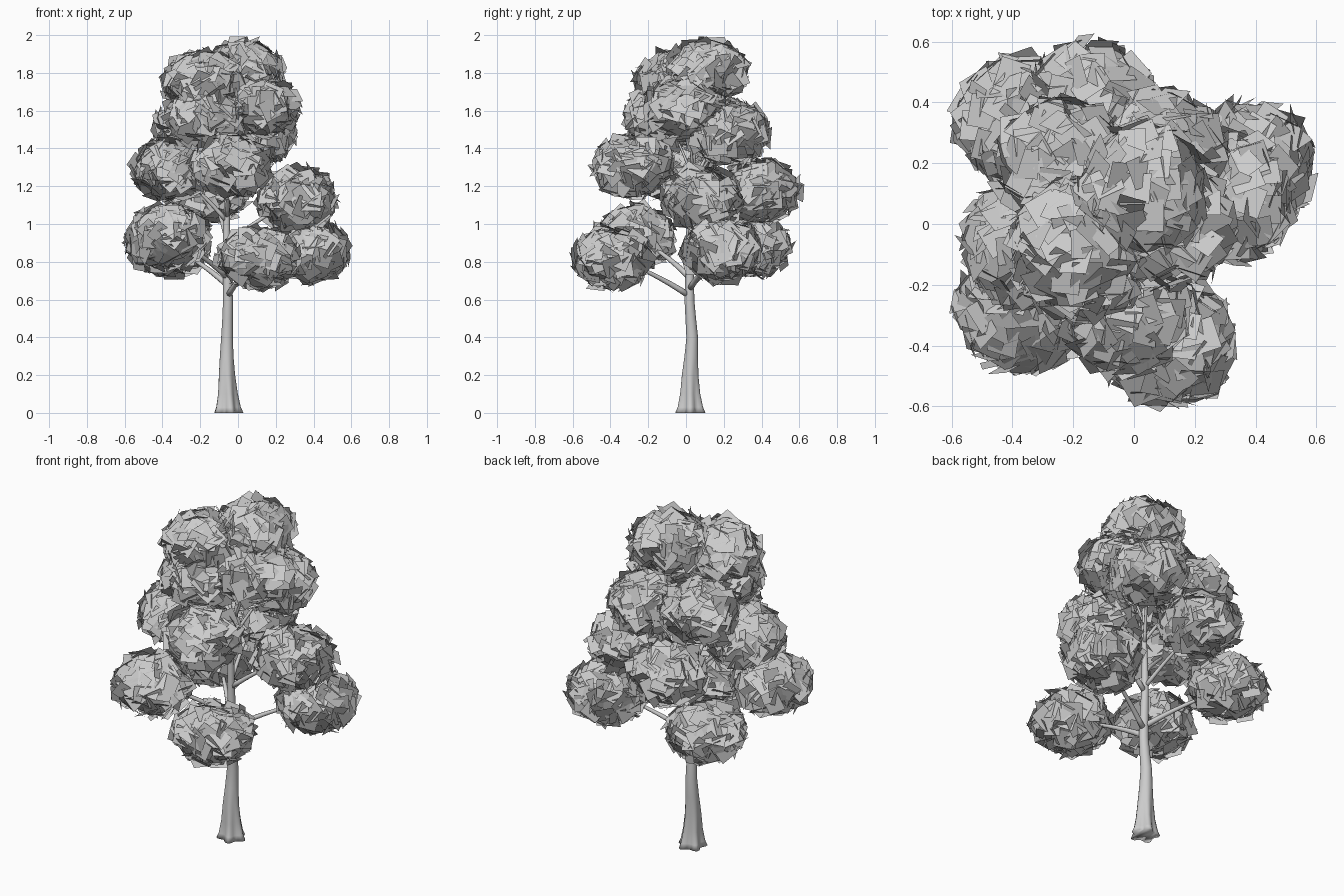
import bpy, bmesh, math, random
from mathutils import Vector, Matrix

if "Cube" in bpy.data.objects:
    bpy.data.objects.remove(bpy.data.objects["Cube"])

random.seed(7)

# Leaf clump centres, lowest to highest
CLUMPS = [(-.37, -.275, .935), (.11, -.39, .82), (.38, .19, .86), (-.37, .34, .885),
          (.31, .085, 1.135), (-.145, .385, 1.175), (-.345, -.06, 1.285), (-.035, -.28, 1.31),
          (.09, .225, 1.48), (-.23, .2, 1.5), (-.17, -.11, 1.57), (.11, 0, 1.62),
          (-.185, -.06, 1.75), (.03, .115, 1.81)]
RADII = Vector((.2, .2, .153))

# Trunk centre line and radius: x, y, z, r
TRUNK = [(-.055, .023, 0, .07), (-.056, .023, .03, .06), (-.057, .022, .1, .05),
         (-.06, .022, .2, .043), (-.06, .028, .3, .036), (-.058, .033, .4, .031),
         (-.055, .025, .5, .028), (-.053, .018, .6, .026), (-.055, .02, .75, .023),
         (-.06, .02, .9, .02), (-.06, .02, 1.05, .017), (-.045, .03, 1.25, .013),
         (-.03, .05, 1.45, .01), (-.01, .08, 1.6, .007)]


def add_object(name, mesh):
    bpy.context.collection.objects.link(bpy.data.objects.new(name, mesh))


def tube(name, path, sides, root_flare=0.0):
    """Smooth tube through (point, radius) pairs; optional root lobes at the foot."""
    bm = bmesh.new()
    rings = []
    u = None
    for i, (p, r) in enumerate(path):
        d = (path[min(i + 1, len(path) - 1)][0] - path[max(i - 1, 0)][0]).normalized()
        if root_flare and i == 0:
            d = Vector((0, 0, 1))
        if u is None:
            u = Vector((1, 0, 0)) if abs(d.x) < .9 else Vector((0, 1, 0))
        u = (u - d * u.dot(d)).normalized()
        v = d.cross(u)
        ring = []
        for k in range(sides):
            a = math.tau * k / sides
            rr = r * (1 + root_flare * math.cos(5 * a) * max(0, 1 - p.z / .25))
            ring.append(bm.verts.new(p + (u * math.cos(a) + v * math.sin(a)) * rr))
        rings.append(ring)
    for a, b in zip(rings, rings[1:]):
        for k in range(sides):
            n = (k + 1) % sides
            bm.faces.new((a[k], a[n], b[n], b[k]))
    bm.faces.new(rings[0][::-1])
    bm.faces.new(rings[-1])
    mesh = bpy.data.meshes.new(name)
    bm.to_mesh(mesh)
    bm.free()
    mesh.shade_smooth()
    add_object(name, mesh)


def trunk_at(z):
    """Centre and radius of the trunk at height z."""
    for a, b in zip(TRUNK, TRUNK[1:]):
        if a[2] <= z <= b[2]:
            p = Vector(a[:3]).lerp(Vector(b[:3]), (z - a[2]) / (b[2] - a[2]))
            return p, a[3]


def branch(name, end):
    """Limb that leaves the trunk and sweeps up into a clump, with side twigs."""
    start, r = trunk_at(.62 + (end.z - .82) * .85)
    bend = start.lerp(end, .5) + Vector((0, 0, .035))
    path = []
    for i in range(9):
        t = i / 8
        p = start * (1 - t) ** 2 + bend * 2 * t * (1 - t) + end * t * t
        path.append((p, max(.004, r * .65 * (1 - .7 * t))))
    tube(name, path, 8)
    for k in range(3):
        a = math.tau * k / 3 + end.x * 9
        tip = end + Vector((math.cos(a) * .12, math.sin(a) * .12, .06))
        base = path[5][0]
        tube(f"{name}_twig_{k + 1}", [(base, .006), (base.lerp(tip, .5), .005), (tip, .002)], 5)


def leaf_clump(name, centre, count=125):
    """Ellipsoid shell of overlapping, tilted square leaf cards."""
    verts, faces = [], []
    spin = random.uniform(0, math.tau)
    for i in range(count):
        z = 1 - 2 * (i + .5) / count
        a = i * 2.39996 + spin
        s = math.sqrt(1 - z * z)
        d = Vector((s * math.cos(a), s * math.sin(a), z))
        n = Vector((d.x / RADII.x, d.y / RADII.y, d.z / RADII.z)).normalized()
        tilt = Vector([random.uniform(-.55, .55) for _ in range(3)])
        rot = (n + tilt).to_track_quat('Z', 'Y').to_matrix() @ Matrix.Rotation(
            random.uniform(0, math.tau), 3, 'Z')
        p = centre + d * RADII * random.uniform(.95, 1.02)
        h = random.uniform(.044, .055)
        faces.append(tuple(range(len(verts), len(verts) + 4)))
        verts += [p + rot @ Vector((x, y, 0)) for x, y in ((-h, -h), (h, -h), (h, h), (-h, h))]
    mesh = bpy.data.meshes.new(name)
    mesh.from_pydata(verts, [], faces)
    add_object(name, mesh)


# Trunk with flared root foot
tube("trunk", [(Vector(t[:3]), t[3]) for t in TRUNK], 30, .2)

# Limbs and foliage
for i, c in enumerate(CLUMPS):
    branch(f"branch_{i + 1}", Vector(c))
    leaf_clump(f"leaf_clump_{i + 1}", Vector(c))
